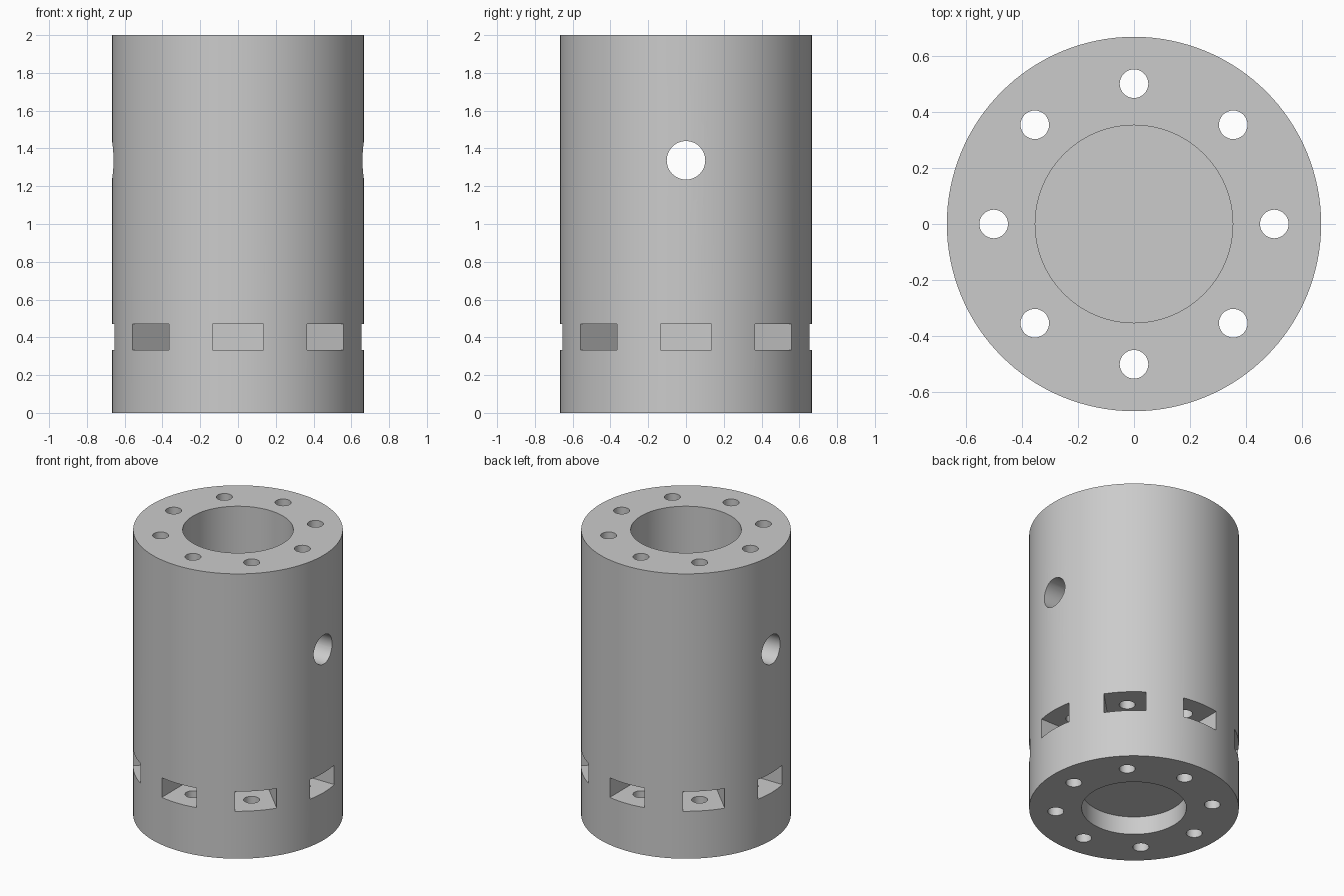
import bpy, math

if "Cube" in bpy.data.objects:
    bpy.data.objects.remove(bpy.data.objects["Cube"])

grey = bpy.data.materials.new("plain grey")
grey.diffuse_color = (0.6, 0.6, 0.6, 1)
grey.use_nodes = True
grey.node_tree.nodes["Principled BSDF"].inputs["Base Color"].default_value = grey.diffuse_color


def cylinder(name, r, z0, z1, x=0, y=0, n=96):
    bpy.ops.mesh.primitive_cylinder_add(vertices=n, radius=r, depth=z1 - z0,
                                        location=(x, y, (z0 + z1) / 2))
    ob = bpy.context.object
    ob.name = name
    return ob


def cut(target, cutter):
    m = target.modifiers.new("cut", 'BOOLEAN')
    m.operation = 'DIFFERENCE'
    m.solver = 'EXACT'
    m.object = cutter
    bpy.context.view_layer.objects.active = target
    bpy.ops.object.modifier_apply(modifier=m.name)
    bpy.data.objects.remove(cutter, do_unlink=True)


# Main sleeve
body = cylinder("sleeve_body", 0.667, 0, 2, n=128)
body.data.materials.append(grey)

# Blind bore from the top, shallow recess underneath
cut(body, cylinder("top_bore", 0.352, 0.667, 2.1))
cut(body, cylinder("bottom_recess", 0.333, -0.1, 0.127))

# Eight full-length bolt holes, each with a square nut slot opening outwards
for i in range(8):
    a = i * math.pi / 4
    c, s = math.cos(a), math.sin(a)
    r_in, r_out = 0.365, 0.8
    mid = (r_in + r_out) / 2
    bpy.ops.mesh.primitive_cube_add(size=1, location=(mid * c, mid * s, 0.402),
                                    rotation=(0, 0, a))
    slot = bpy.context.object
    slot.name = "nut_slot"
    slot.scale = (r_out - r_in, 0.27, 0.138)
    bpy.context.view_layer.update()
    cut(body, slot)
    cut(body, cylinder("bolt_hole", 0.051, -0.1, 2.1, 0.5 * c, 0.5 * s, 32))

# Cross pin hole along x
pin = cylinder("pin_hole", 0.102, -1, 1, n=48)
pin.rotation_euler = (0, math.pi / 2, 0)
pin.location = (0, 0, 1.337)
bpy.context.view_layer.update()
cut(body, pin)

# Smooth walls with crisp edges
bpy.ops.object.select_all(action='DESELECT')
body.select_set(True)
bpy.context.view_layer.objects.active = body
bpy.ops.object.shade_smooth_by_angle(angle=math.radians(30))
